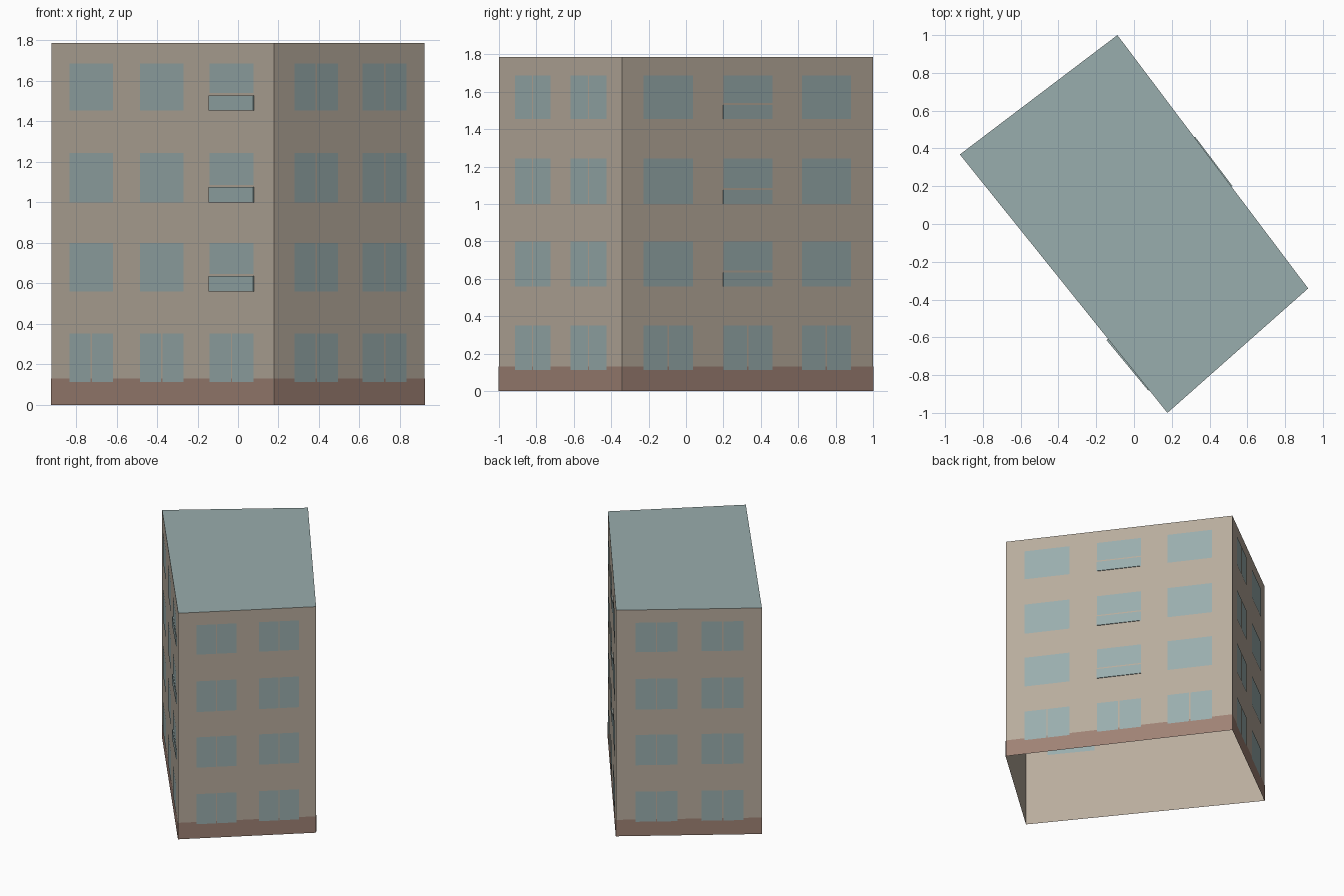
import bpy
import bmesh
from mathutils import Vector

cube = bpy.data.objects.get("Cube")
if cube:
    bpy.data.objects.remove(cube, do_unlink=True)


def material(name, rgb):
    linear = [((c / 255 + 0.055) / 1.055) ** 2.4 for c in rgb] + [1.0]
    mat = bpy.data.materials.new(name)
    mat.use_nodes = True
    mat.diffuse_color = linear
    bsdf = mat.node_tree.nodes["Principled BSDF"]
    bsdf.inputs["Base Color"].default_value = linear
    bsdf.inputs["Roughness"].default_value = 0.9
    return mat


plaster = material("beige plaster", (184, 172, 157))
brick = material("brown plinth", (159, 130, 117))
glass = material("blue grey glass", (153, 173, 173))
roofing = material("blue grey roofing", (153, 173, 173))

HEIGHT = 1.787
PLINTH = 0.13
# Footprint corners, anticlockwise from the west corner
CORNERS = [Vector(p) for p in ((-0.922, 0.368, 0), (0.177, -1, 0),
                               (0.922, -0.341, 0), (-0.088, 1, 0))]
FLOORS = [(0.113, 0.351), (0.56, 0.80), (1.0, 1.243), (1.454, 1.687)]
LONG = [(0.084, 0.281), (0.402, 0.597), (0.714, 0.911)]
SHORT = [(0.133, 0.422), (0.586, 0.875)]
MULLION = 0.005
RAIL = 0.075


def finish(name, bm, mat):
    mesh = bpy.data.meshes.new(name)
    bm.to_mesh(mesh)
    bm.free()
    mesh.materials.append(mat)
    obj = bpy.data.objects.new(name, mesh)
    bpy.context.collection.objects.link(obj)
    return obj


class Side:
    """One facade, addressed by fraction along it, height and outward offset."""

    def __init__(self, index):
        self.start = CORNERS[index]
        self.run = CORNERS[(index + 1) % 4] - self.start
        self.out = self.run.cross(Vector((0, 0, 1))).normalized()

    def point(self, t, z, offset):
        return self.start + self.run * t + self.out * offset + Vector((0, 0, z))

    def panel(self, bm, t0, t1, z0, z1, offset):
        corners = ((t0, z0), (t1, z0), (t1, z1), (t0, z1))
        bm.faces.new([bm.verts.new(self.point(t, z, offset)) for t, z in corners])

    def wedge(self, bm, t0, t1, z0, z1, d0, d1):
        ring = [(t0, 0), (t0, d0), (t1, d1), (t1, 0)]
        low = [bm.verts.new(self.point(t, z0, d)) for t, d in ring]
        high = [bm.verts.new(self.point(t, z1, d)) for t, d in ring]
        bm.faces.new(low)
        bm.faces.new(high[::-1])
        for i in range(4):
            j = (i + 1) % 4
            bm.faces.new((low[i], low[j], high[j], high[i]))
        bmesh.ops.recalc_face_normals(bm, faces=bm.faces)


sides = [Side(i) for i in range(4)]

# Wall shell, open underneath
bm = bmesh.new()
for side in sides:
    side.panel(bm, 0, 1, 0, HEIGHT, 0)
bmesh.ops.remove_doubles(bm, verts=bm.verts, dist=0.0001)
finish("walls", bm, plaster)

# Flat roof
bm = bmesh.new()
bm.faces.new([bm.verts.new(c + Vector((0, 0, HEIGHT))) for c in CORNERS])
finish("roof", bm, roofing)

# Plinth band round the foot of the walls
bm = bmesh.new()
for side in sides:
    side.panel(bm, 0, 1, 0, PLINTH, 0.002)
finish("plinth", bm, brick)

# Windows on every side, with glazed balcony fronts in the middle of long sides
windows = bmesh.new()
balconies = bmesh.new()
for index, side in enumerate(sides):
    is_long = index % 2 == 0
    half = MULLION / side.run.length
    for floor, (z0, z1) in enumerate(FLOORS):
        for column, (t0, t1) in enumerate(LONG if is_long else SHORT):
            mid = (t0 + t1) / 2
            if not is_long or floor == 0:
                side.panel(windows, t0, mid - half, z0, z1, 0.004)
                side.panel(windows, mid + half, t1, z0, z1, 0.004)
            elif column == 1 and index == 2 or column == 2 and index == 0:
                side.panel(windows, t0, t1, z0 + RAIL + 0.01, z1, 0.004)
                near = 0.01 if index == 0 else 0.006
                side.wedge(balconies, t0, t1, z0, z0 + RAIL, near, 0.005)
            else:
                side.panel(windows, t0, t1, z0, z1, 0.004)
finish("windows", windows, glass)
finish("balcony_fronts", balconies, glass)
